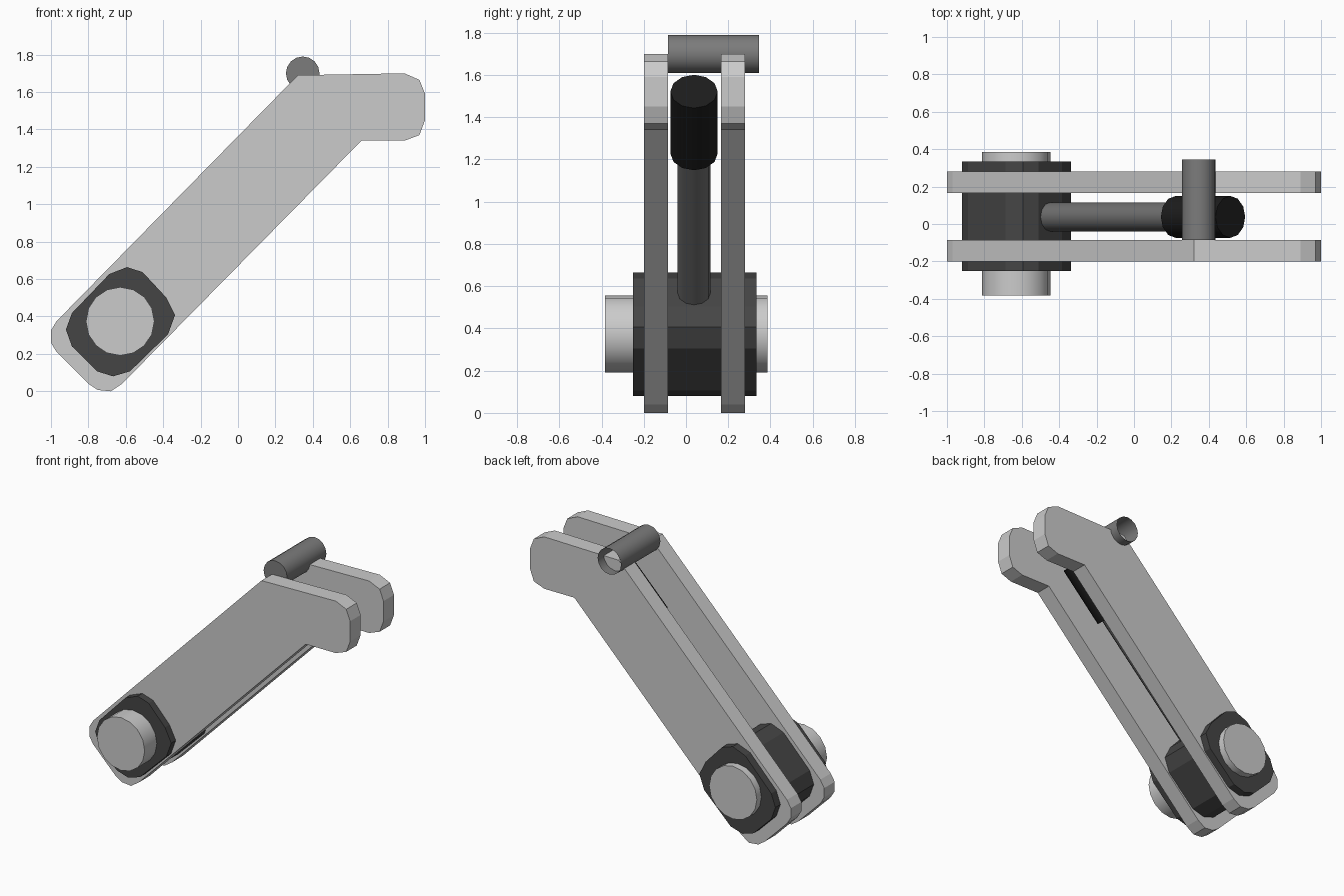
import bpy, bmesh
from math import radians
from mathutils import Vector

if "Cube" in bpy.data.objects:
    bpy.data.objects.remove(bpy.data.objects["Cube"])


def material(name, v):
    m = bpy.data.materials.new(name)
    m.diffuse_color = (v, v, v, 1)
    m.use_nodes = True
    m.node_tree.nodes["Principled BSDF"].inputs["Base Color"].default_value = m.diffuse_color
    return m


def finish(name, bm, mat=None, smooth=False):
    bmesh.ops.recalc_face_normals(bm, faces=bm.faces)
    me = bpy.data.meshes.new(name)
    bm.to_mesh(me)
    bm.free()
    ob = bpy.data.objects.new(name, me)
    bpy.context.collection.objects.link(ob)
    if mat:
        me.materials.append(mat)
    if smooth:
        bpy.ops.object.select_all(action='DESELECT')
        ob.select_set(True)
        bpy.context.view_layer.objects.active = ob
        bpy.ops.object.shade_smooth_by_angle(angle=radians(35))
    return ob


def prism(name, profile, y0, y1, mat=None):
    """Extrude an xz outline from y0 to y1."""
    bm = bmesh.new()
    f = bm.faces.new([bm.verts.new((x, y0, z)) for x, z in profile])
    ext = bmesh.ops.extrude_face_region(bm, geom=[f], use_keep_orig=True)
    verts = [g for g in ext['geom'] if isinstance(g, bmesh.types.BMVert)]
    bmesh.ops.translate(bm, vec=(0, y1 - y0, 0), verts=verts)
    return finish(name, bm, mat)


def cylinder(name, a, b, r, sides, mat=None, open_end=False):
    """Cylinder from a to b; open_end removes the cap at b."""
    a, b = Vector(a), Vector(b)
    d = b - a
    bm = bmesh.new()
    bmesh.ops.create_cone(bm, cap_ends=True, segments=sides, radius1=r,
                          radius2=r, depth=d.length)
    if open_end:
        top = [f for f in bm.faces if f.calc_center_median().z > d.length * 0.45]
        bmesh.ops.delete(bm, geom=top, context='FACES_ONLY')
    rot = d.to_track_quat('Z', 'Y').to_matrix()
    bmesh.ops.rotate(bm, matrix=rot, verts=bm.verts)
    bmesh.ops.translate(bm, vec=(a + b) / 2, verts=bm.verts)
    return finish(name, bm, mat, True)


block_mat = material("dark_block", 0.06)
rod_mat = material("dark_rod", 0.16)
black = material("black", 0.012)
tube_mat = material("dark_tube", 0.2)

# Two bent side plates
plate = [(-0.97, 0.375), (-1, 0.325), (-1, 0.26), (-0.97, 0.21), (-0.80, 0.04),
         (-0.75, 0.007), (-0.68, 0), (-0.62, 0.04), (0.66, 1.34), (0.89, 1.34),
         (0.97, 1.37), (1, 1.45), (1, 1.59), (0.97, 1.665), (0.89, 1.70),
         (0.32, 1.69)]
prism("front_plate", plate, -0.20, -0.085)
prism("back_plate", plate, 0.165, 0.28)

# Pivot block with rounded corners, running through both plates
block = [(-0.593, 0.664), (-0.51, 0.637), (-0.385, 0.503), (-0.337, 0.407),
         (-0.374, 0.305), (-0.577, 0.107), (-0.668, 0.08), (-0.754, 0.107),
         (-0.888, 0.24), (-0.92, 0.33), (-0.888, 0.418), (-0.688, 0.627)]
prism("pivot_block", block, -0.25, 0.335, block_mat)

# Pivot pin
cylinder("pivot_pin", (-0.63, -0.383, 0.374), (-0.63, 0.385, 0.374), 0.183, 16)

# Rod and sleeve between the plates
cylinder("rod", (-0.45, 0.038, 0.565), (0.25, 0.038, 1.257), 0.078, 12, rod_mat)
cylinder("rod_sleeve", (0.223, 0.038, 1.228), (0.515, 0.038, 1.522), 0.112, 12, black)

# Top tube, open at the back
cylinder("top_tube", (0.346, -0.085, 1.70), (0.346, 0.345, 1.70), 0.09, 16,
         tube_mat, open_end=True)
